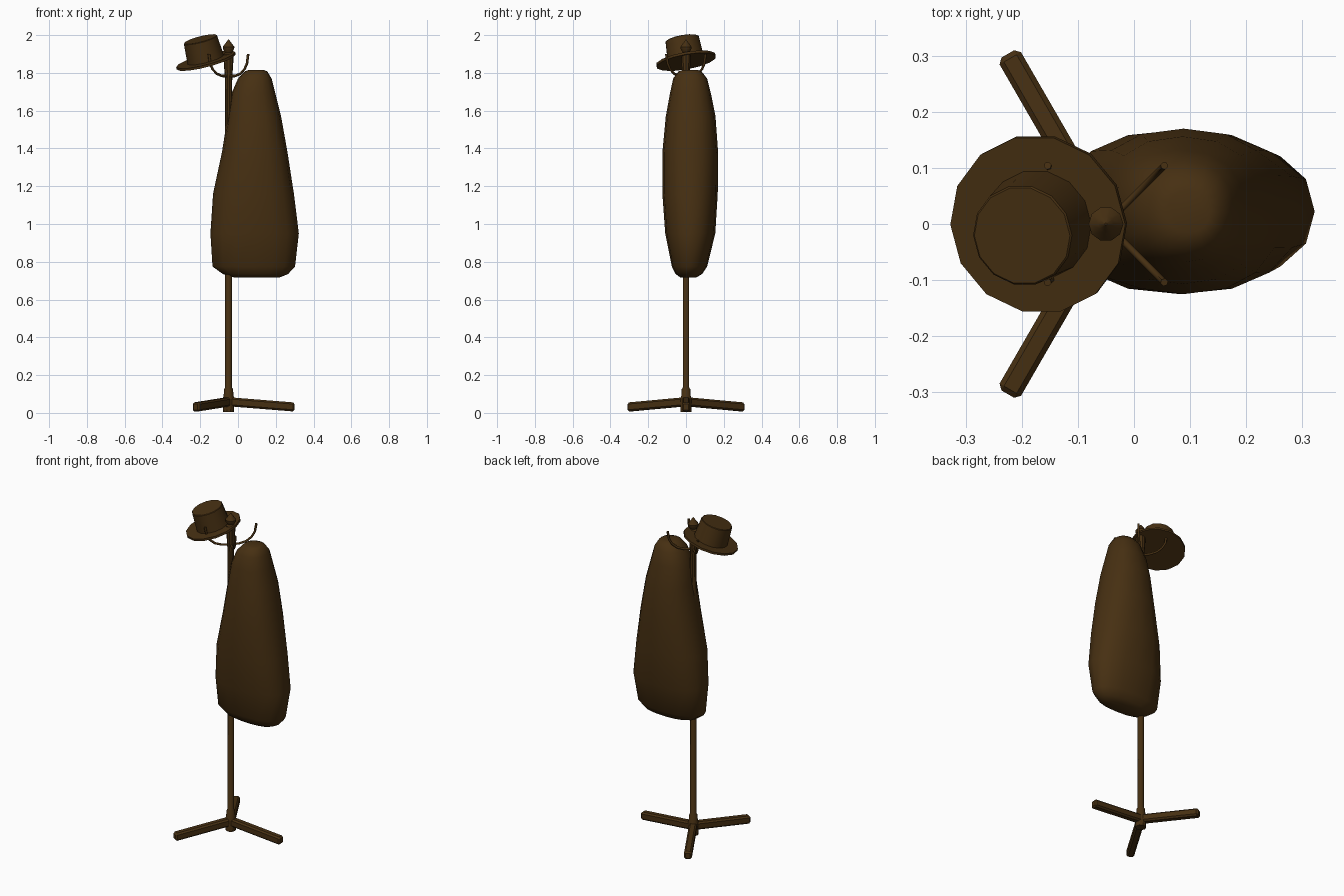
import bpy, bmesh, math
from mathutils import Matrix, Vector

if "Cube" in bpy.data.objects:
    bpy.data.objects.remove(bpy.data.objects["Cube"])

brown = bpy.data.materials.new("dark_brown")
brown.diffuse_color = (0.062, 0.029, 0.006, 1)
brown.use_nodes = True
brown.node_tree.nodes["Principled BSDF"].inputs["Base Color"].default_value = brown.diffuse_color
PX = -0.05  # pole position in x


def finish(name, bm, angle=35):
    bmesh.ops.recalc_face_normals(bm, faces=bm.faces)
    me = bpy.data.meshes.new(name)
    bm.to_mesh(me)
    bm.free()
    me.materials.append(brown)
    ob = bpy.data.objects.new(name, me)
    bpy.context.collection.objects.link(ob)
    bpy.ops.object.select_all(action='DESELECT')
    ob.select_set(True)
    bpy.context.view_layer.objects.active = ob
    bpy.ops.object.shade_smooth_by_angle(angle=math.radians(angle))
    return ob


def bridge(bm, rings):
    """Skin a list of vertex rings and cap both ends."""
    n = len(rings[0])
    for a, b in zip(rings, rings[1:]):
        for i in range(n):
            j = (i + 1) % n
            bm.faces.new((a[i], a[j], b[j], b[i]))
    bm.faces.new(rings[0])
    bm.faces.new(rings[-1])


def loft(name, sections, sides, power=2.0, angle=35):
    """Stack rounded sections given as (z, x0, x1, y0, y1)."""
    bm = bmesh.new()
    rings = []
    for z, x0, x1, y0, y1 in sections:
        ring = []
        for i in range(sides):
            t = 2 * math.pi * i / sides
            c, s = math.cos(t), math.sin(t)
            u = math.copysign(abs(c) ** (2 / power), c)
            v = math.copysign(abs(s) ** (2 / power), s)
            ring.append(bm.verts.new(((x0 + x1 + u * (x1 - x0)) / 2,
                                      (y0 + y1 + v * (y1 - y0)) / 2, z)))
        rings.append(ring)
    bridge(bm, rings)
    return finish(name, bm, angle)


def lathe(name, profile, sides, x=0.0, angle=35):
    return loft(name, [(z, x - r, x + r, -r, r) for z, r in profile], sides, 2.0, angle)


# Pole with collar at the foot and a thicker head
lathe("pole", [(0.005, 0.03), (0.08, 0.03), (0.09, 0.026), (0.125, 0.024), (0.135, 0.018),
               (1.70, 0.018), (1.78, 0.020), (1.87, 0.026), (1.90, 0.026), (1.91, 0.018)], 10, PX)
# Pointed finial
lathe("finial", [(1.905, 0.016), (1.925, 0.029), (1.938, 0.031), (1.96, 0.014), (1.977, 0.002)], 10, PX)

# Three sloping feet
for k in range(3):
    bm = bmesh.new()
    bmesh.ops.create_cube(bm, size=1.0)
    bmesh.ops.scale(bm, vec=(0.35, 0.044, 0.048), verts=bm.verts)
    bmesh.ops.bevel(bm, geom=bm.edges[:], offset=0.009, segments=1, affect='EDGES')
    for v in bm.verts:
        v.co.x += 0.175
        v.co.z += 0.059 - 0.08 * v.co.x
    bmesh.ops.transform(bm, verts=bm.verts, matrix=Matrix.Translation((PX, 0, 0))
                        @ Matrix.Rotation(math.radians(120 * k), 4, 'Z'))
    finish("foot_%d" % (k + 1), bm, 30)

# Four curved hooks swept along a radial path
path = [(0.005, 1.782), (0.05, 1.784), (0.09, 1.796), (0.12, 1.82), (0.138, 1.85), (0.147, 1.90)]
for k in range(4):
    bm = bmesh.new()
    rot = Matrix.Translation((PX, 0, 0)) @ Matrix.Rotation(math.radians(45 + 90 * k), 4, 'Z')
    rings = []
    for i, (r, z) in enumerate(path):
        a, b = path[max(i - 1, 0)], path[min(i + 1, len(path) - 1)]
        t = Vector((b[0] - a[0], 0, b[1] - a[1])).normalized()
        n, side = Vector((-t.z, 0, t.x)), Vector((0, 1, 0))
        rings.append([bm.verts.new(rot @ (Vector((r, 0, z)) + 0.007 *
                      (n * math.cos(q * math.pi / 3) + side * math.sin(q * math.pi / 3))))
                      for q in range(6)])
    bridge(bm, rings)
    finish("hook_%d" % (k + 1), bm, 65)

# Tilted hat: brim and crown
tilt = (math.radians(10), math.radians(-14.5), 0)
for name, prof in (("hat_brim", [(-0.007, 0.161), (0.006, 0.161)]),
                   ("hat_crown", [(0.0, 0.099), (0.116, 0.091), (0.119, 0.088)])):
    ob = lathe(name, prof, 14)
    ob.location = (-0.17, 0, 1.865)
    ob.rotation_euler = tilt

# Hanging coat
loft("coat", [
    (0.717, -0.02, 0.22, -0.03, 0.055),
    (0.735, -0.08, 0.265, -0.055, 0.085),
    (0.775, -0.135, 0.302, -0.075, 0.112),
    (0.95, -0.146, 0.322, -0.11, 0.155),
    (1.16, -0.132, 0.296, -0.125, 0.168),
    (1.38, -0.085, 0.262, -0.125, 0.17),
    (1.57, -0.055, 0.228, -0.107, 0.156),
    (1.69, -0.035, 0.198, -0.085, 0.132),
    (1.77, 0.0, 0.178, -0.068, 0.112),
    (1.808, 0.035, 0.155, -0.04, 0.082),
    (1.816, 0.06, 0.135, -0.015, 0.06)], 16, 2.3, 40)
